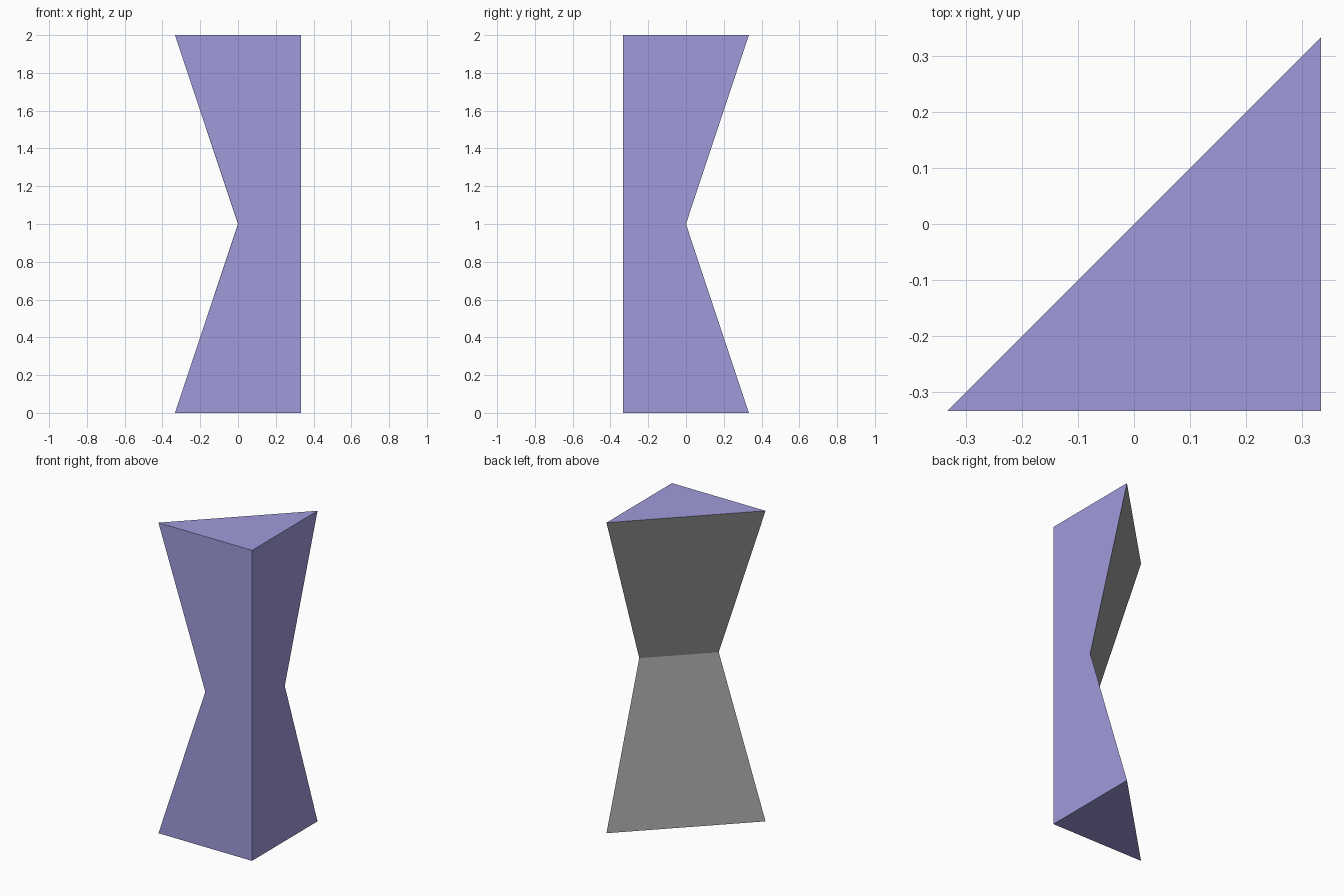
import bpy
import bmesh

if "Cube" in bpy.data.objects:
    bpy.data.objects.remove(bpy.data.objects["Cube"])

H = 1 / 3  # half width of the footprint


def material(name, color):
    mat = bpy.data.materials.new(name)
    mat.diffuse_color = (*color, 1)
    mat.use_nodes = True
    mat.node_tree.nodes["Principled BSDF"].inputs["Base Color"].default_value = mat.diffuse_color
    return mat


# Waisted triangular pillar: rings at base, waist and top share the front-right corner
bm = bmesh.new()
rings = []
for z, reach in ((0, H), (1, 0), (2, H)):
    corners = ((-reach, -H), (H, -H), (H, reach))
    rings.append([bm.verts.new((x, y, z)) for x, y in corners])

# End caps
bm.faces.new(rings[0][::-1])
bm.faces.new(rings[2])

# Three sides between each pair of rings; the slanted back side is grey
for low, high in zip(rings, rings[1:]):
    for i in range(3):
        j = (i + 1) % 3
        face = bm.faces.new((low[i], low[j], high[j], high[i]))
        face.material_index = 1 if i == 2 else 0

# Merge the coplanar halves of the front and right sides
seams = [e for e in bm.edges if all(abs(v.co.z - 1) < 1e-6 for v in e.verts)
         and all(f.material_index == 0 for f in e.link_faces)]
bmesh.ops.dissolve_edges(bm, edges=seams, use_verts=False)
bmesh.ops.recalc_face_normals(bm, faces=bm.faces)

mesh = bpy.data.meshes.new("waisted_pillar")
bm.to_mesh(mesh)
bm.free()
mesh.materials.append(material("lavender", (0.35, 0.33, 0.71)))
mesh.materials.append(material("grey", (0.32, 0.32, 0.32)))
pillar = bpy.data.objects.new("waisted_pillar", mesh)
bpy.context.collection.objects.link(pillar)
